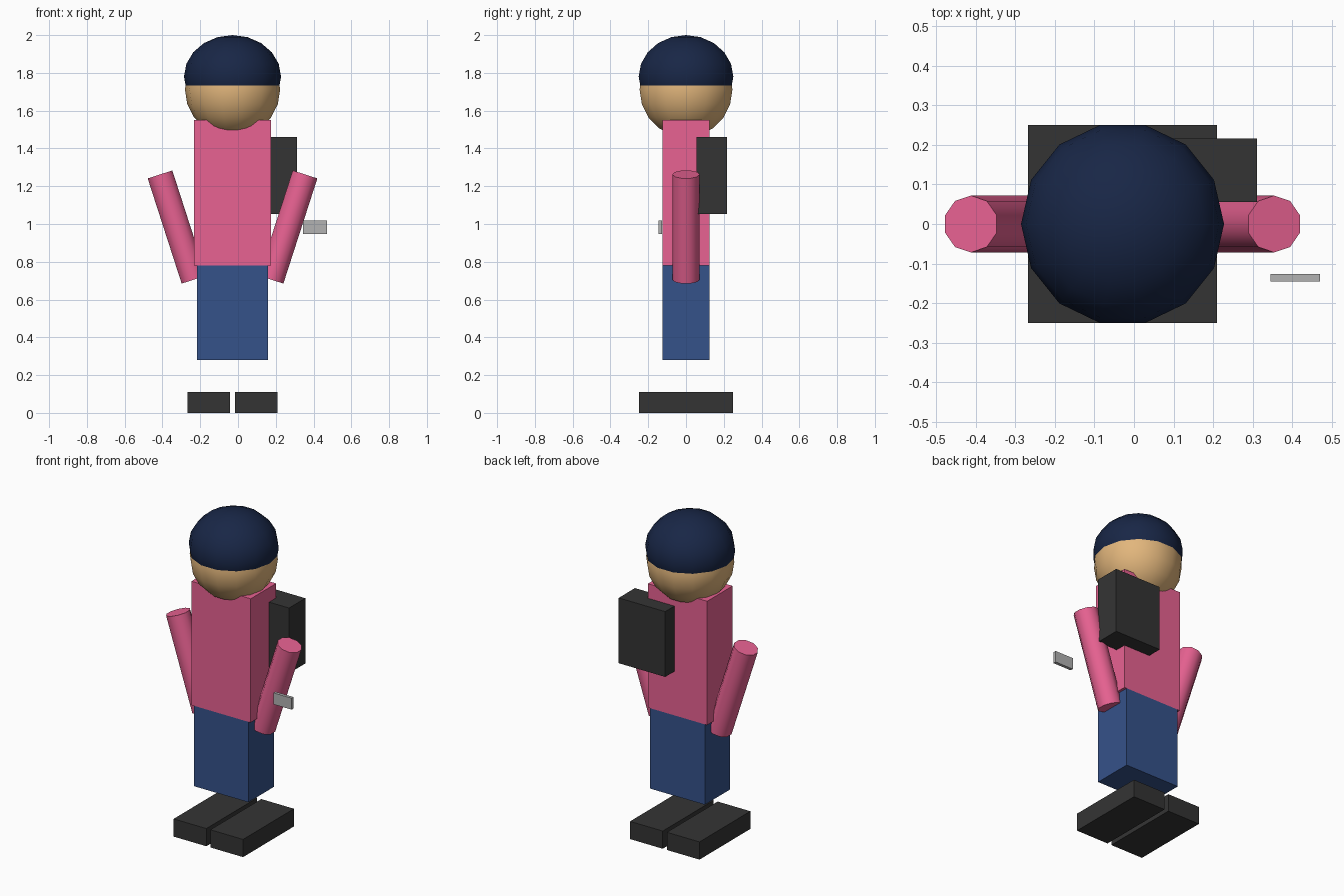
import bpy
from math import radians

if "Cube" in bpy.data.objects:
    bpy.data.objects.remove(bpy.data.objects["Cube"])

CX = -0.029  # the figure's own centre line


def material(name, rgb):
    m = bpy.data.materials.new(name)
    lin = [((c / 255 + 0.055) / 1.055) ** 2.4 for c in rgb]
    m.diffuse_color = (*lin, 1)
    m.use_nodes = True
    m.node_tree.nodes["Principled BSDF"].inputs["Base Color"].default_value = m.diffuse_color
    return m


PINK = material("pink", (232, 98, 146))
BLUE = material("blue", (53, 82, 138))
SKIN = material("skin", (226, 182, 124))
NAVY = material("navy", (24, 38, 70))
DARK = material("dark", (52, 52, 52))
SILVER = material("silver", (178, 178, 178))


def finish(name, mat):
    ob = bpy.context.object
    ob.name = name
    ob.data.materials.append(mat)
    return ob


def box(name, mat, x, y, z):
    """Box from (min, max) ranges on each axis."""
    r = (x, y, z)
    bpy.ops.mesh.primitive_cube_add(size=1, location=[(a + b) / 2 for a, b in r])
    ob = finish(name, mat)
    ob.scale = [b - a for a, b in r]
    return ob


def ball(name, mat, z, radius, height):
    """14-sided ball with corners on the x axis."""
    bpy.ops.mesh.primitive_uv_sphere_add(segments=14, ring_count=10, radius=1,
                                         location=(CX, 0, z),
                                         rotation=(0, 0, radians(90)))
    ob = finish(name, mat)
    ob.scale = (radius, radius, height)
    bpy.ops.object.shade_smooth()
    return ob


# Head and the flattened cap of hair that sinks into it
ball("head", SKIN, 1.712, 0.252, 0.252)
ball("hair", NAVY, 1.78, 0.257, 0.22)

# Body
box("torso", PINK, (CX - 0.204, CX + 0.204), (-0.125, 0.125), (0.78, 1.55))
box("trousers", BLUE, (CX - 0.188, CX + 0.188), (-0.125, 0.125), (0.28, 0.78))

# Arms and shoes, mirrored about the centre line
for side, s in (("left", -1), ("right", 1)):
    bpy.ops.mesh.primitive_cylinder_add(vertices=10, radius=0.072, depth=0.585,
                                        location=(CX + s * 0.294, 0, 0.984),
                                        rotation=(0, radians(17.9) * s, 0))
    finish(side + "_arm", PINK)
    bpy.ops.object.shade_smooth_by_angle(angle=radians(40))
    box(side + "_shoe", DARK, sorted((CX + s * 0.014, CX + s * 0.239)),
        (-0.25, 0.25), (0, 0.11))

# Backpack and handheld device
box("backpack", DARK, (-0.008, 0.312), (0.056, 0.216), (1.054, 1.46))
box("handheld_device", SILVER, (0.345, 0.471), (-0.145, -0.126), (0.947, 1.018))
